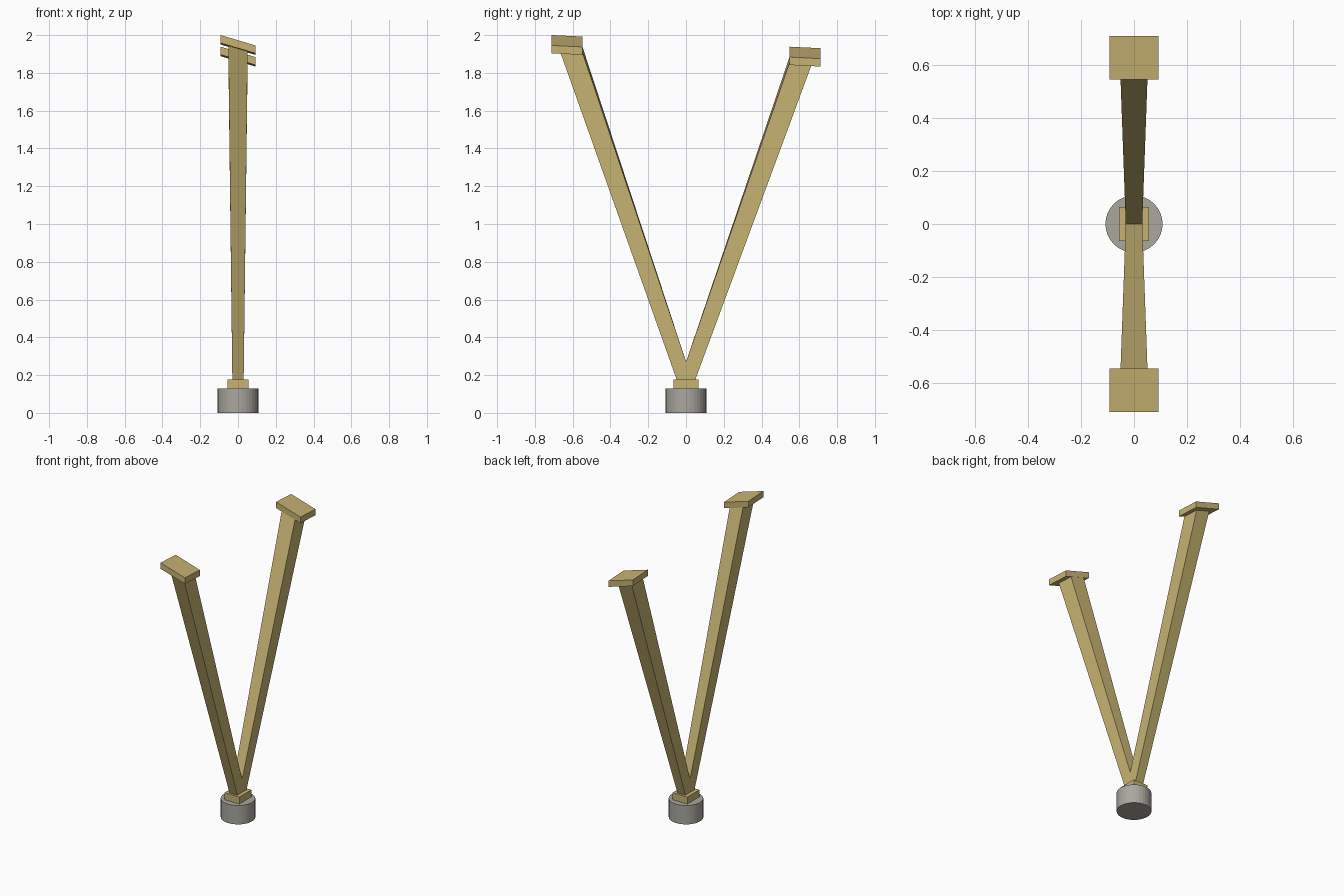
import bpy, bmesh

if "Cube" in bpy.data.objects:
    bpy.data.objects.remove(bpy.data.objects["Cube"])

def material(name, rgb):
    m = bpy.data.materials.new(name)
    m.diffuse_color = (*rgb, 1)
    m.use_nodes = True
    m.node_tree.nodes["Principled BSDF"].inputs["Base Color"].default_value = m.diffuse_color
    return m

wood = material("tan wood", (0.57, 0.45, 0.17))
grey = material("warm grey", (0.40, 0.385, 0.34))

def add_object(name, bm, mat):
    bmesh.ops.recalc_face_normals(bm, faces=bm.faces)
    mesh = bpy.data.meshes.new(name)
    bm.to_mesh(mesh)
    bm.free()
    mesh.materials.append(mat)
    ob = bpy.data.objects.new(name, mesh)
    bpy.context.collection.objects.link(ob)
    return ob

def hull_box(name, x0, y0, z0, x1, y1, z1, mat):
    """Six-sided solid: lower rectangle (half width x0, y range y0, height z0)
    joined to an upper one; heights are functions of x and y."""
    bm = bmesh.new()
    rings = []
    for hx, (ya, yb), zf in ((x0, y0, z0), (x1, y1, z1)):
        rings.append([bm.verts.new((x, y, zf(x, y)))
                      for x, y in ((-hx, ya), (hx, ya), (hx, yb), (-hx, yb))])
    low, high = rings
    bm.faces.new(low[::-1])
    bm.faces.new(high)
    for i in range(4):
        j = (i + 1) % 4
        bm.faces.new((low[i], low[j], high[j], high[i]))
    return add_object(name, bm, mat)

# Sloping plane shared by both top plates
def plate_top(x, y):
    return 1.938 - 0.297 * x - 0.049 * y

def plate_bottom(x, y):
    return plate_top(x, y) - 0.042

def level(z):
    return lambda x, y: z

# Round foot
bm = bmesh.new()
bmesh.ops.create_cone(bm, cap_ends=True, segments=32, radius1=0.108,
                      radius2=0.108, depth=0.13)
bmesh.ops.translate(bm, verts=bm.verts, vec=(0, 0, 0.065))
add_object("round_foot", bm, grey)

# Block joining the foot and the arms
hull_box("joint_block", 0.056, (-0.065, 0.065), level(0.13),
         0.056, (-0.065, 0.065), level(0.178), wood)

# Tapered arms and the plates they carry
for side, s in (("front", -1), ("back", 1)):
    hull_box(side + "_arm", 0.03, (s * 0.049, s * -0.032), level(0.175),
             0.051, (s * 0.667, s * 0.548), plate_bottom, wood)
    span = (s * 0.711, s * 0.547)
    hull_box(side + "_plate", 0.0925, span, plate_bottom,
             0.0925, span, plate_top, wood)
